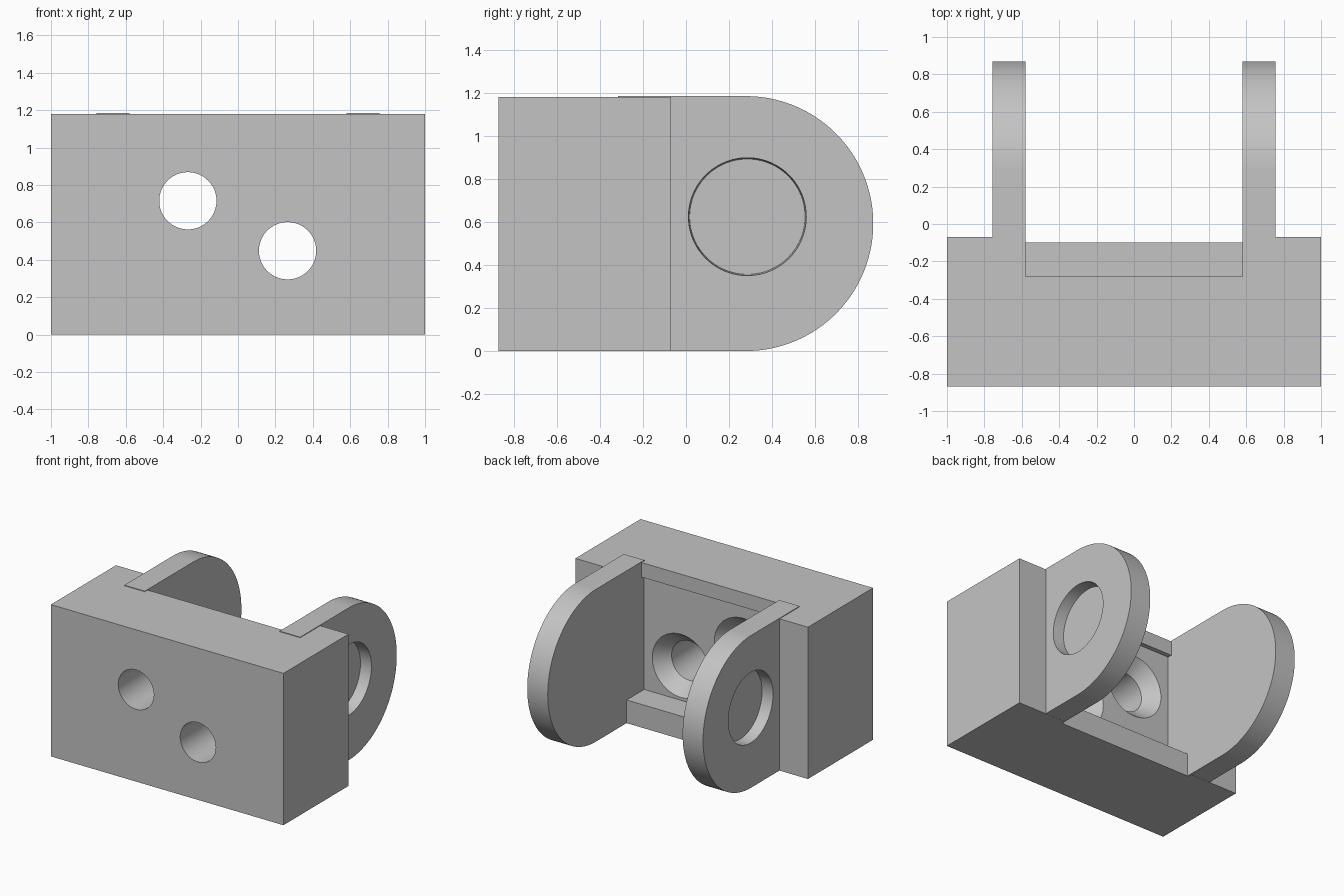
import bpy, bmesh
from math import radians, pi, sin, cos
from mathutils import Matrix, Vector

cube = bpy.data.objects.get("Cube")
if cube:
    bpy.data.objects.remove(cube, do_unlink=True)

grey = bpy.data.materials.new("plain_grey")
grey.use_nodes = True
grey.diffuse_color = (0.55, 0.55, 0.55, 1)
grey.node_tree.nodes["Principled BSDF"].inputs["Base Color"].default_value = grey.diffuse_color

SEGMENTS = 96


def finish(name, bm):
    bmesh.ops.recalc_face_normals(bm, faces=bm.faces)
    mesh = bpy.data.meshes.new(name)
    bm.to_mesh(mesh)
    bm.free()
    mesh.materials.append(grey)
    obj = bpy.data.objects.new(name, mesh)
    bpy.context.collection.objects.link(obj)
    return obj


def box(name, low, high):
    low, high = Vector(low), Vector(high)
    bm = bmesh.new()
    place = Matrix.Translation((low + high) / 2) @ Matrix.Diagonal((*(high - low), 1))
    bmesh.ops.create_cube(bm, size=1, matrix=place)
    return finish(name, bm)


def cone(name, start, end, r_start, r_end):
    start, end = Vector(start), Vector(end)
    axis = end - start
    turn = axis.to_track_quat("Z", "Y").to_matrix().to_4x4()
    bm = bmesh.new()
    bmesh.ops.create_cone(bm, cap_ends=True, segments=SEGMENTS, radius1=r_start, radius2=r_end,
                          depth=axis.length, matrix=Matrix.Translation((start + end) / 2) @ turn)
    return finish(name, bm)


def activate(obj):
    bpy.ops.object.select_all(action="DESELECT")
    obj.select_set(True)
    bpy.context.view_layer.objects.active = obj


def cut(obj, cutter):
    cutter.hide_render = True
    mod = obj.modifiers.new("cut", "BOOLEAN")
    mod.operation = "DIFFERENCE"
    mod.solver = "EXACT"
    mod.object = cutter
    activate(obj)
    bpy.ops.object.modifier_apply(modifier=mod.name)
    bpy.data.objects.remove(cutter, do_unlink=True)


def smooth(obj):
    activate(obj)
    bpy.ops.object.shade_smooth_by_angle(angle=radians(25))


TOP = 1.18
POCKET = 0.59      # pocket half width, its edge buried in the ears
WALL = -0.315      # back wall of the pocket

# Main block with a pocket, an upper lip and a lower ledge
block = box("mounting_block", (-1, -0.87, 0), (1, -0.07, TOP))
cut(block, box("ledge_end", (-POCKET, -0.10, -1), (POCKET, 1, 2)))
cut(block, box("lip_space", (-POCKET, -0.28, 0.18), (POCKET, 1, 2)))
cut(block, box("pocket_space", (-POCKET, WALL, 0.18), (POCKET, 1, 1.067)))

# Countersunk screw holes
for x, z in ((-0.268, 0.715), (0.265, 0.448)):
    cut(block, cone("hole", (x, -1, z), (x, 0.5, z), 0.153, 0.153))
    cut(block, cone("countersink", (x, -0.305, z), (x, -0.43, z), 0.254, 0.144))
smooth(block)

# Rounded ear with a blind round recess, mirrored to the other side
R, EAR_Y, EAR_Z = 0.592, 0.278, 0.593
IN, OUT = 0.58, 0.756
outline = [(WALL - 0.001, EAR_Z + R), (WALL - 0.001, EAR_Z - R)]
for i in range(SEGMENTS + 1):
    a = -pi / 2 + pi * i / SEGMENTS
    outline.append((EAR_Y + R * cos(a), EAR_Z + R * sin(a)))
bm = bmesh.new()
face = bm.faces.new([bm.verts.new((IN, y, z)) for y, z in outline])
sweep = bmesh.ops.extrude_face_region(bm, geom=[face])
bmesh.ops.translate(bm, vec=(OUT - IN, 0, 0),
                    verts=[g for g in sweep["geom"] if isinstance(g, bmesh.types.BMVert)])
ears = finish("rounded_ears", bm)
cut(ears, cone("recess", (OUT - 0.09, 0.285, 0.625), (OUT + 0.05, 0.285, 0.625), 0.268, 0.277))
mirror = ears.modifiers.new("mirror", "MIRROR")
activate(ears)
bpy.ops.object.modifier_apply(modifier=mirror.name)
smooth(ears)
